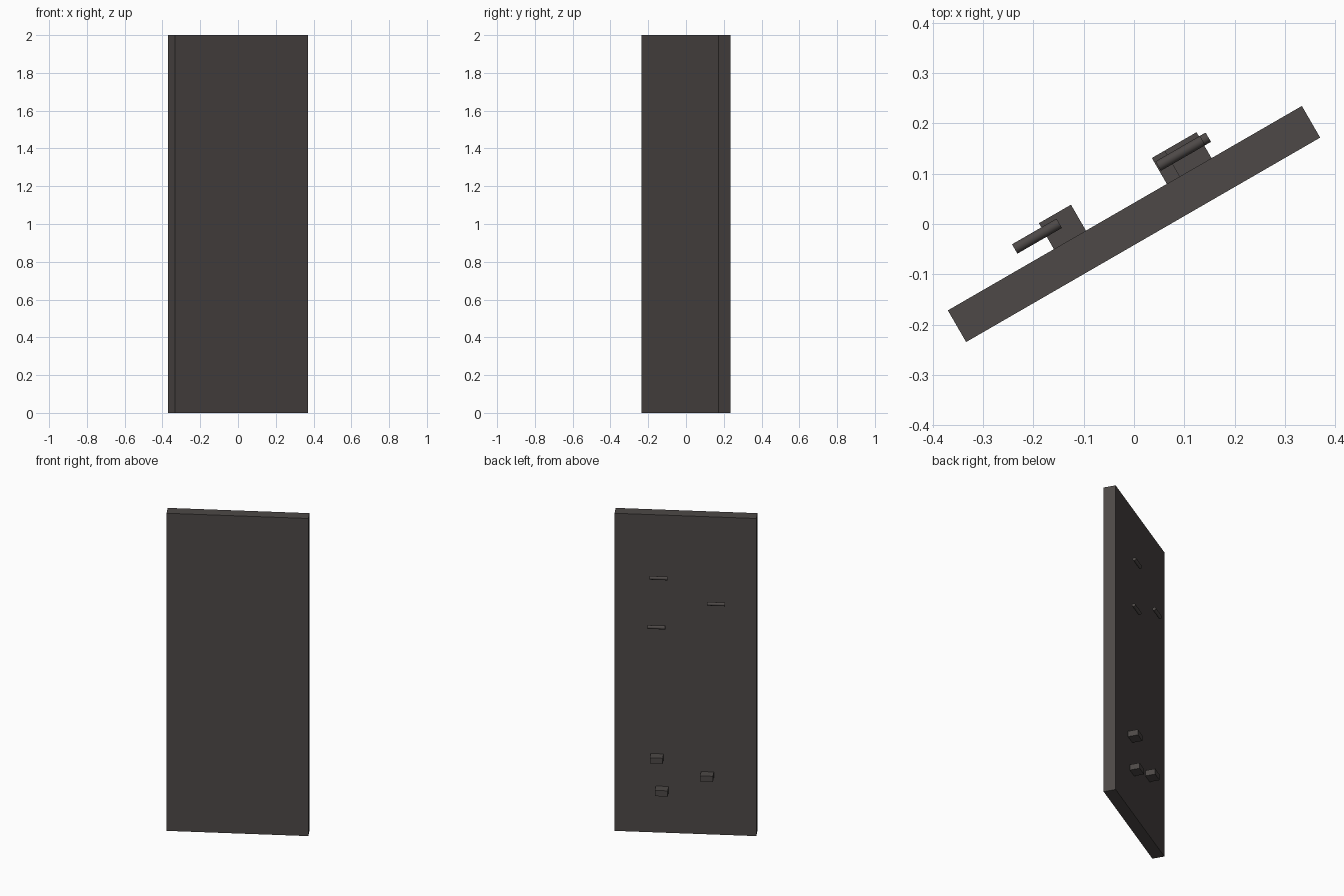
import bpy
from math import radians, pi
from mathutils import Matrix

cube = bpy.data.objects.get("Cube")
if cube:
    bpy.data.objects.remove(cube, do_unlink=True)

# One dark warm grey for the whole model
grey = bpy.data.materials.new("dark warm grey")
colour = (0.075, 0.066, 0.063, 1)
grey.use_nodes = True
grey.diffuse_color = colour
grey.node_tree.nodes["Principled BSDF"].inputs["Base Color"].default_value = colour

# Everything is placed in the board's own frame: u along its width, v out of its back
TURN = Matrix.Rotation(radians(30), 4, "Z")
HALF = 0.0363


def finish(name, local):
    ob = bpy.context.object
    ob.name = name
    ob.data.materials.append(grey)
    ob.matrix_world = TURN @ local
    return ob


def box(name, centre, size):
    bpy.ops.mesh.primitive_cube_add(size=1)
    return finish(name, Matrix.Translation(centre) @ Matrix.Diagonal((*size, 1)))


def peg(name, u, z):
    bpy.ops.mesh.primitive_cylinder_add(vertices=16, radius=0.0107, depth=0.102)
    bpy.ops.object.shade_smooth_by_angle(angle=radians(40))
    place = Matrix.Translation((u, 0.0755, z))
    return finish(name, place @ Matrix.Rotation(pi / 2, 4, "Y"))


# Tall board
box("board", (0, 0, 1), (0.812, 2 * HALF, 2))

# Handhold pegs, standing off the back of the board
for i, (u, z) in enumerate([(0.15, 1.62), (-0.179, 1.47), (0.163, 1.31)]):
    peg(f"hand_peg_{i + 1}", u, z)

# Foothold blocks fixed to the back
DEPTH = 0.0595
for i, (u, z) in enumerate([(0.162, 0.478), (-0.126, 0.376), (0.133, 0.274)]):
    box(f"foot_block_{i + 1}", (u, HALF + DEPTH / 2, z), (0.0735, DEPTH, 0.036))
